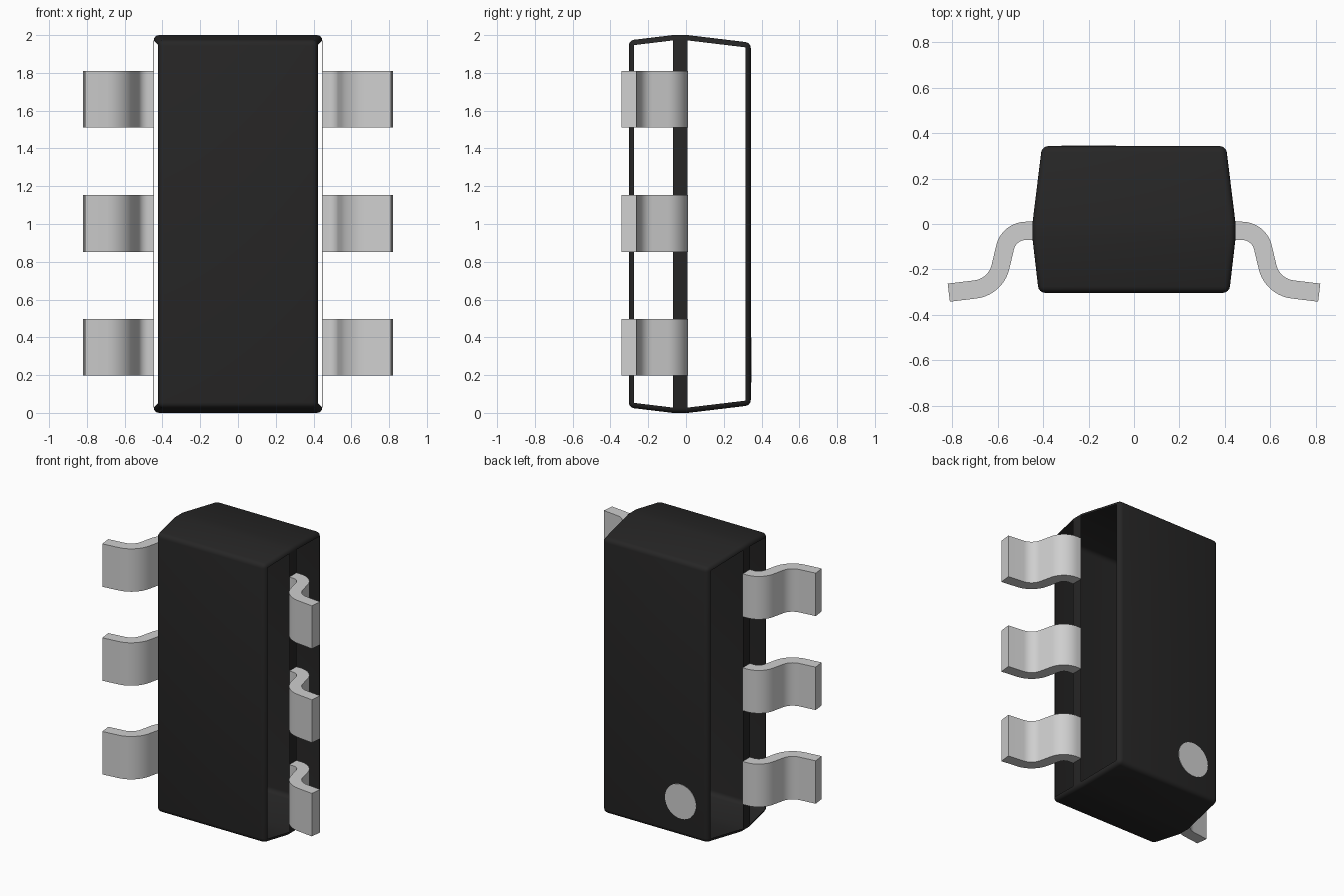
import bpy
import bmesh
import math
from mathutils import Vector

cube = bpy.data.objects.get("Cube")
if cube:
    bpy.data.objects.remove(cube, do_unlink=True)


def make_material(name, rgb):
    mat = bpy.data.materials.new(name)
    mat.use_nodes = True
    color = (*rgb, 1.0)
    mat.diffuse_color = color
    bsdf = mat.node_tree.nodes["Principled BSDF"]
    bsdf.inputs["Base Color"].default_value = color
    bsdf.inputs["Roughness"].default_value = 0.6
    return mat


black = make_material("black plastic", (0.0195, 0.019, 0.019))
grey = make_material("light grey metal", (0.62, 0.62, 0.62))


def finish(bm, name, mat, angle=35):
    """Turn a bmesh into a smooth-shaded object with sharp corners kept."""
    mesh = bpy.data.meshes.new(name)
    bm.to_mesh(mesh)
    bm.free()
    mesh.shade_smooth()
    mesh.set_sharp_from_angle(angle=math.radians(angle))
    mesh.materials.append(mat)
    obj = bpy.data.objects.new(name, mesh)
    bpy.context.collection.objects.link(obj)
    return obj


# Body: rectangular sections lofted from front to back (y, half width, half height)
SECTIONS = [(-0.303, 0.419, 0.972), (-0.07, 0.446, 1.0),
            (0.01, 0.446, 1.0), (0.343, 0.405, 0.96)]
bm = bmesh.new()
rings = [[bm.verts.new((sx * w, y, 1 + sz * h))
          for sx, sz in ((-1, -1), (1, -1), (1, 1), (-1, 1))]
         for y, w, h in SECTIONS]
for a, b in zip(rings, rings[1:]):
    for i in range(4):
        j = (i + 1) % 4
        bm.faces.new((a[i], a[j], b[j], b[i]))
bm.faces.new(rings[0])
bm.faces.new(rings[-1])
bmesh.ops.recalc_face_normals(bm, faces=bm.faces)

# Round every edge except those around the middle band
middle = set(rings[1] + rings[2])
bands = [{*rings[1]}, {*rings[2]}]
round_edges = [e for e in bm.edges
               if not any(e.verts[0] in s and e.verts[1] in s for s in bands)]
bmesh.ops.bevel(bm, geom=round_edges, offset=0.028, offset_type='OFFSET',
                segments=4, profile=0.5, affect='EDGES')

# The sloping side panels are open; only the middle band closes each side
bm.normal_update()
panels = [f for f in bm.faces if abs(f.normal.x) > 0.9 and f.calc_area() > 0.25]
bmesh.ops.delete(bm, geom=panels, context='FACES')
finish(bm, "body", black, 30)


# Legs: a bent strip of constant thickness, extruded along z
def arc(cx, cy, r, start, end, steps=10):
    return [Vector((cx + r * math.cos(math.radians(start + (end - start) * i / steps)),
                    cy + r * math.sin(math.radians(start + (end - start) * i / steps))))
            for i in range(steps + 1)]


PATH = ([Vector((0.446, -0.03))]
        + arc(0.475, -0.125, 0.095, 90, 12)
        + arc(0.714, -0.159, 0.13, -168, -97)
        + [Vector((0.815, -0.302))])
THICKNESS = 0.08
LEG_WIDTH = 0.30


def make_leg(name, side, z):
    bm = bmesh.new()
    rows = []
    for i, p in enumerate(PATH):
        t = (PATH[min(i + 1, len(PATH) - 1)] - PATH[max(i - 1, 0)]).normalized()
        n = Vector((-t.y, t.x)) * THICKNESS / 2
        if i == 0:
            n = Vector((0, THICKNESS / 2))
        corners = [(p + n, -1), (p - n, -1), (p - n, 1), (p + n, 1)]
        rows.append([bm.verts.new((side * q.x, q.y, z + s * LEG_WIDTH / 2))
                     for q, s in corners])
    for a, b in zip(rows, rows[1:]):
        for i in range(4):
            j = (i + 1) % 4
            bm.faces.new((a[i], a[j], b[j], b[i]))
    bm.faces.new(rows[0])
    bm.faces.new(rows[-1])
    bmesh.ops.recalc_face_normals(bm, faces=bm.faces)
    finish(bm, name, grey)


for side, side_name in ((1, "left"), (-1, "right")):
    for z, level in ((0.348, "lower"), (1.003, "middle"), (1.66, "upper")):
        make_leg(f"{side_name}_{level}_leg", side, z)

# Round marker plate on the back face
bm = bmesh.new()
bmesh.ops.create_cone(bm, cap_ends=True, segments=48, radius1=0.12, radius2=0.12, depth=0.006)
marker = finish(bm, "marker_dot", grey)
marker.rotation_euler = (math.radians(90), 0, 0)
marker.location = (-0.20, 0.343, 0.28)
